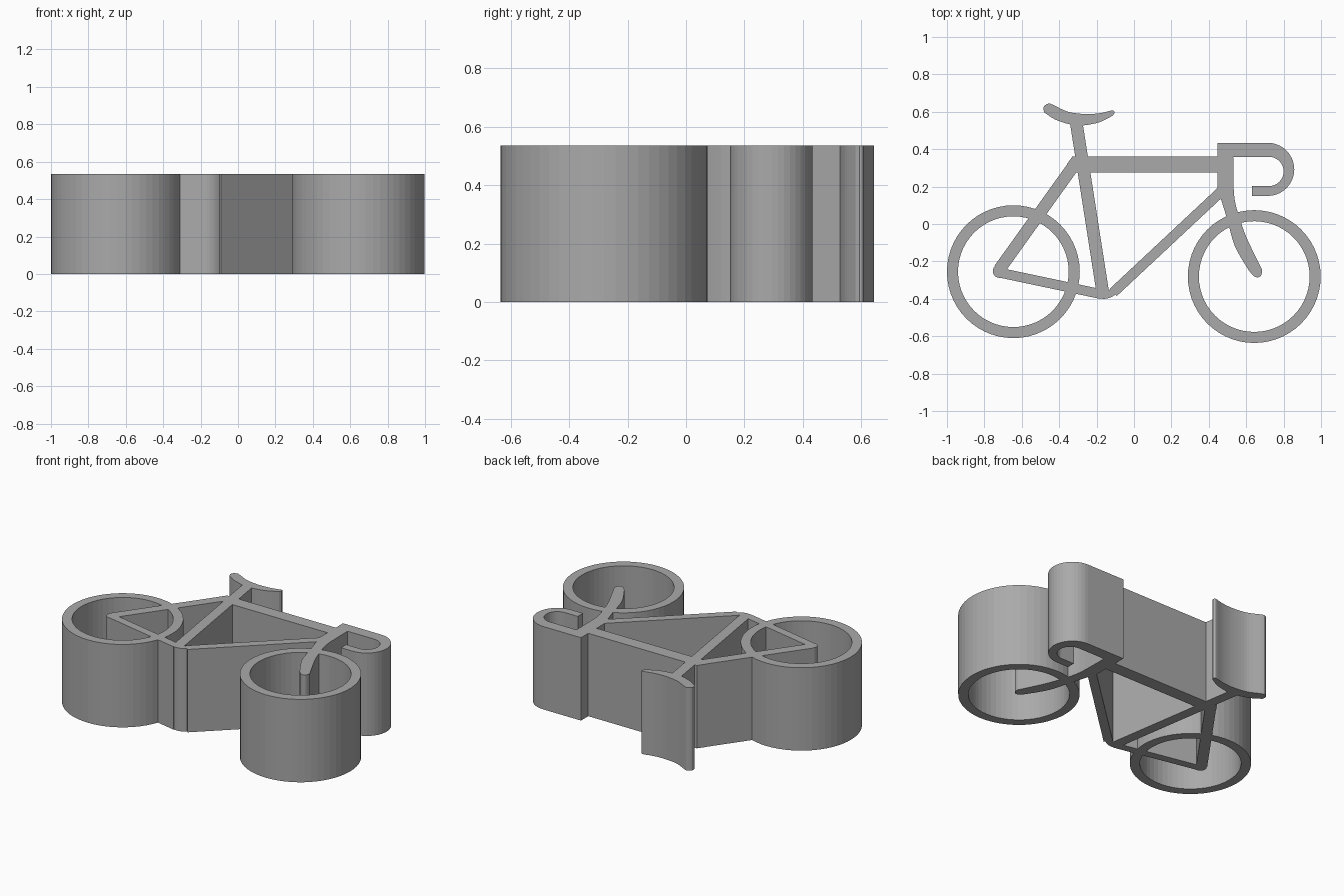
import bpy, bmesh
from math import cos, sin, pi, radians
from mathutils import Vector

HEIGHT = 0.535

if "Cube" in bpy.data.objects:
    bpy.data.objects.remove(bpy.data.objects["Cube"], do_unlink=True)

grey = bpy.data.materials.new("plain grey")
grey.use_nodes = True
GREY = (0.4, 0.4, 0.4, 1)
grey.diffuse_color = GREY
grey.node_tree.nodes["Principled BSDF"].inputs["Base Color"].default_value = GREY

parts = []


def add_part(name, bm):
    bmesh.ops.recalc_face_normals(bm, faces=bm.faces[:])
    mesh = bpy.data.meshes.new(name)
    bm.to_mesh(mesh)
    bm.free()
    mesh.materials.append(grey)
    obj = bpy.data.objects.new(name, mesh)
    bpy.context.collection.objects.link(obj)
    parts.append(obj)


def prism(name, outline):
    """Upright solid over a flat outline."""
    bm = bmesh.new()
    face = bm.faces.new([bm.verts.new((x, y, 0)) for x, y in outline])
    top = bmesh.ops.extrude_face_region(bm, geom=[face])["geom"]
    verts = [v for v in top if isinstance(v, bmesh.types.BMVert)]
    bmesh.ops.translate(bm, verts=verts, vec=(0, 0, HEIGHT))
    add_part(name, bm)


def arc(cx, cy, r, start, end, steps):
    angles = [radians(start + (end - start) * i / steps) for i in range(steps + 1)]
    return [(cx + r * cos(a), cy + r * sin(a)) for a in angles]


def bar(name, a, b, width):
    """Straight tube between two points."""
    a, b = Vector(a), Vector(b)
    side = (b - a).orthogonal().normalized() * width / 2
    prism(name, [a + side, b + side, b - side, a - side])


def spline(points, steps=5):
    """Smooth open path through the points."""
    p = [Vector(q) for q in [points[0], *points, points[-1]]]
    out = []
    for a, b, c, d in zip(p, p[1:], p[2:], p[3:]):
        for i in range(steps):
            t = i / steps
            out.append(0.5 * (2 * b + (c - a) * t + (2 * a - 5 * b + 4 * c - d) * t**2
                              + (3 * b - a - 3 * c + d) * t**3))
    return out + [p[-1]]


def wheel(name, cx, cy, outer, inner, n=56):
    """Ring with a square section."""
    bm = bmesh.new()
    loops = []
    for r, z in ((outer, 0), (outer, HEIGHT), (inner, HEIGHT), (inner, 0)):
        pts = arc(cx, cy, r, 0, 360, n)[:-1]
        loops.append([bm.verts.new((x, y, z)) for x, y in pts])
    for k in range(4):
        a, b = loops[k], loops[(k + 1) % 4]
        for i in range(n):
            j = (i + 1) % n
            bm.faces.new((a[i], a[j], b[j], b[i]))
    add_part(name, bm)


# Frame tubes
bar("seat_tube", (-0.31, 0.55), (-0.168, -0.36), 0.067)
prism("top_tube", [(-0.33, 0.36), (-0.36, 0.318), (-0.33, 0.275), (0.48, 0.275), (0.48, 0.36)])
bar("seat_stay", (-0.306, 0.335), (-0.72, -0.243), 0.065)
bar("chain_stay", (-0.72, -0.26), (-0.175, -0.375), 0.052)
bar("down_tube", (-0.11, -0.365), (0.475, 0.182), 0.054)
prism("rear_dropout", arc(-0.719, -0.252, 0.036, 0, 345, 23))
prism("bottom_bracket", spline([(-0.21, -0.39), (-0.165, -0.4), (-0.12, -0.39),
                                (-0.07, -0.355)]) + [(-0.1, -0.33), (-0.135, -0.355), (-0.2, -0.345)])

# Wheels
wheel("rear_wheel", -0.645, -0.255, 0.355, 0.296)
wheel("front_wheel", 0.643, -0.281, 0.355, 0.296)

# Fork with the head tube, curving to a rounded tip
right_edge = spline([(0.533, 0.19), (0.54, 0.12), (0.565, 0.03), (0.605, -0.08), (0.685, -0.245)])
tip = spline([(0.685, -0.26), (0.677, -0.278), (0.66, -0.286), (0.638, -0.277)], 3)
left_edge = spline([(0.615, -0.25), (0.54, -0.12), (0.5, 0.02), (0.466, 0.13), (0.446, 0.2)])
prism("fork", [(0.446, 0.4), (0.53, 0.4)] + right_edge + tip + left_edge)

# Drop handlebar hooking round to the grip
prism("handlebar", [(0.446, 0.434), *arc(0.715, 0.292, 0.142, 90, -90, 20), (0.63, 0.15),
                    (0.63, 0.203), *arc(0.722, 0.281, 0.078, -90, 90, 16), (0.446, 0.359)])

# Saddle, dipped in the middle
underside = spline([(-0.479, 0.596), (-0.42, 0.558), (-0.34, 0.532), (-0.275, 0.527),
                    (-0.185, 0.544), (-0.113, 0.58)])
upper = spline([(-0.104, 0.594), (-0.115, 0.607), (-0.185, 0.592), (-0.265, 0.588),
                (-0.355, 0.601), (-0.435, 0.638), (-0.457, 0.644), (-0.48, 0.63), (-0.484, 0.612)])
prism("saddle", underside + upper)

# Fuse all parts into one clean solid
bicycle = parts[0]
bpy.context.view_layer.objects.active = bicycle
for other in parts[1:]:
    mod = bicycle.modifiers.new("fuse", "BOOLEAN")
    mod.operation = "UNION"
    mod.solver = "EXACT"
    mod.object = other
    bpy.ops.object.modifier_apply(modifier=mod.name)
    bpy.data.objects.remove(other, do_unlink=True)
bicycle.name = "bicycle"
